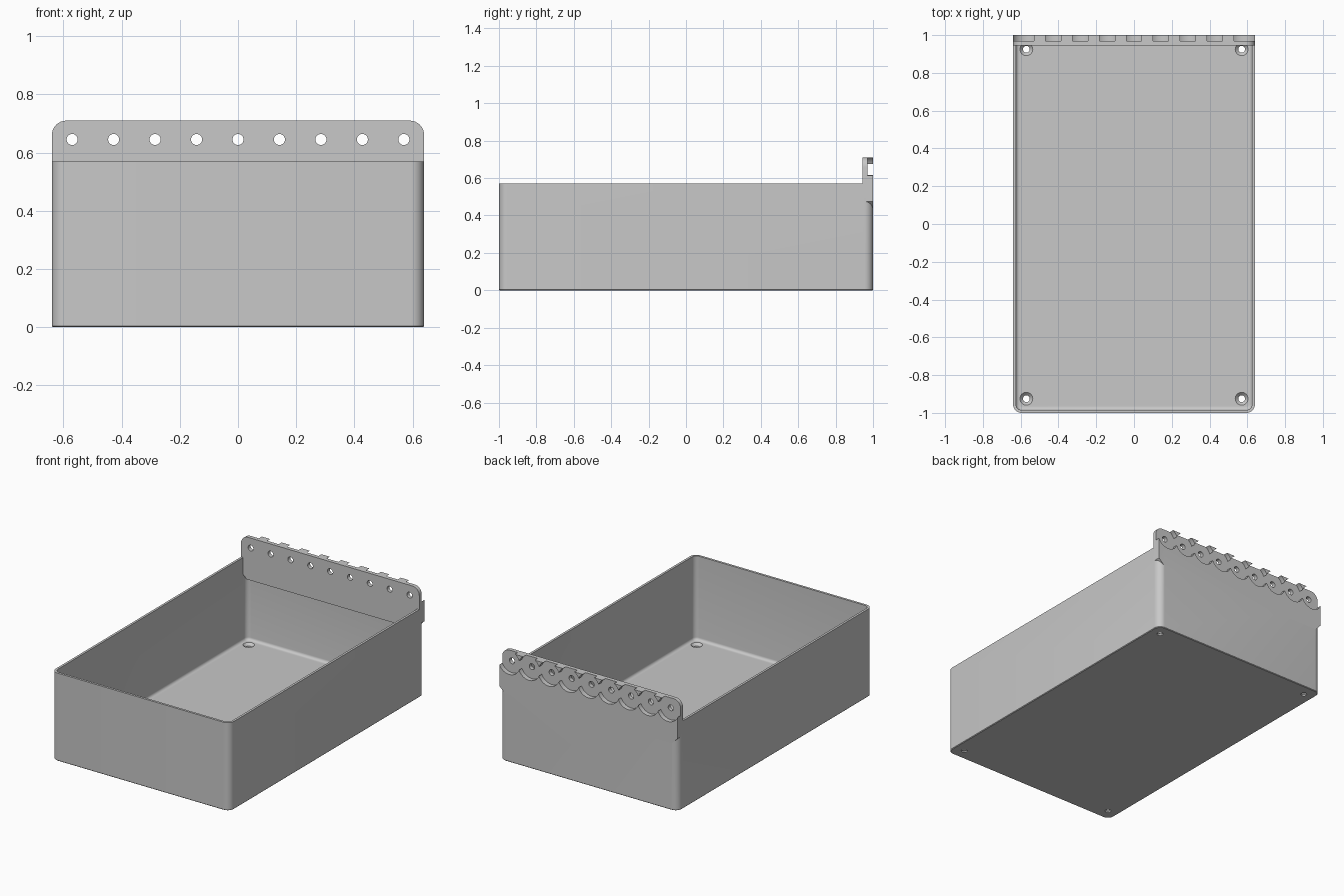
import bpy, bmesh, math
from mathutils import Matrix, Vector

if "Cube" in bpy.data.objects:
    bpy.data.objects.remove(bpy.data.objects["Cube"], do_unlink=True)

HALF_X, HALF_Y, RIM_Z, WALL, FLOOR = 0.64, 1.0, 0.57, 0.015, 0.025
HOLE_Z, PITCH = 0.645, 0.1425

grey = bpy.data.materials.new("light_grey_plastic")
grey.use_nodes = True
grey.diffuse_color = (0.58, 0.58, 0.58, 1)
grey.node_tree.nodes["Principled BSDF"].inputs["Base Color"].default_value = grey.diffuse_color


def finish(name, bm):
    bmesh.ops.recalc_face_normals(bm, faces=bm.faces)
    mesh = bpy.data.meshes.new(name)
    bm.to_mesh(mesh)
    bm.free()
    mesh.materials.append(grey)
    ob = bpy.data.objects.new(name, mesh)
    bpy.context.collection.objects.link(ob)
    return ob


def rounded_ring(bm, inset, z, radius=0.045, steps=8):
    """Rounded rectangle of vertices, inset from the outer footprint."""
    r = max(radius - inset, 0.012)
    cx, cy = HALF_X - inset - r, HALF_Y - inset - r
    ring = []
    for q, (sx, sy) in enumerate([(1, 1), (-1, 1), (-1, -1), (1, -1)]):
        for i in range(steps + 1):
            a = math.pi / 2 * (q + i / steps)
            ring.append(bm.verts.new((sx * cx + r * math.cos(a), sy * cy + r * math.sin(a), z)))
    return ring


def make_bin():
    bm = bmesh.new()
    levels = [(0.004, 0), (0, 0.004), (0, RIM_Z), (WALL, RIM_Z)]
    fillet = 0.018
    for i in range(6):  # rounded inner floor edge
        a = math.pi / 2 * i / 5
        levels.append((WALL + fillet * (1 - math.cos(a)), FLOOR + fillet * (1 - math.sin(a))))
    rings = [rounded_ring(bm, *lv) for lv in levels]
    n = len(rings[0])
    for a, b in zip(rings, rings[1:]):
        for i in range(n):
            j = (i + 1) % n
            bm.faces.new((a[i], a[j], b[j], b[i]))
    bm.faces.new(rings[0])
    bm.faces.new(rings[-1])
    return finish("storage_bin", bm)


def make_plate():
    """Hanging plate: tapered at the lower corners, rounded at the upper ones."""
    top, r = 0.71, 0.05
    half = [(0.60, 0.435), (HALF_X, 0.475)]
    for i in range(9):
        a = math.pi / 2 * i / 8
        half.append((HALF_X - r + r * math.cos(a), top - r + r * math.sin(a)))
    outline = half + [(-x, z) for x, z in reversed(half)]
    bm = bmesh.new()
    face = bm.faces.new([bm.verts.new((x, 0.945, z)) for x, z in outline])
    out = bmesh.ops.extrude_face_region(bm, geom=[face])
    verts = [v for v in out["geom"] if isinstance(v, bmesh.types.BMVert)]
    bmesh.ops.translate(bm, verts=verts, vec=(0, HALF_Y - 0.945, 0))
    return finish("hanging_plate", bm)


def add_cone(bm, centre, depth, r1, r2, along_y=False, sides=32):
    m = Matrix.Translation(Vector(centre))
    if along_y:
        m = m @ Matrix.Rotation(math.pi / 2, 4, "X")
    bmesh.ops.create_cone(bm, cap_ends=True, segments=sides, radius1=r1, radius2=r2,
                          depth=depth, matrix=m)


def combine(target, tool, operation):
    mod = target.modifiers.new(tool.name, "BOOLEAN")
    mod.operation, mod.object, mod.solver = operation, tool, "EXACT"
    bpy.context.view_layer.objects.active = target
    bpy.ops.object.modifier_apply(modifier=mod.name)
    bpy.data.objects.remove(tool, do_unlink=True)


bin_body = make_bin()
combine(bin_body, make_plate(), "UNION")

# Overlapping round pockets on the back, cut in two alternating sets
for parity in (0, 1):
    bm = bmesh.new()
    for i in range(-4, 5):
        if i % 2 == parity:
            add_cone(bm, (i * PITCH, 1.02, HOLE_Z), 0.10, 0.077, 0.077, True, 48)
    bmesh.ops.translate(bm, verts=bm.verts, vec=(0, 0.97 - 0.97 + 0.0, 0))
    cutter = finish("pocket_cutter", bm)
    cutter.hide_render = True
    combine(bin_body, cutter, "DIFFERENCE")

# Peg holes through the plate and screw holes through the floor
bm = bmesh.new()
for i in range(-4, 5):
    add_cone(bm, (i * PITCH, 0.96, HOLE_Z), 0.2, 0.019, 0.019, True)
for sx in (-1, 1):
    for sy in (-1, 1):
        add_cone(bm, (sx * 0.57, sy * 0.925, 0), 0.2, 0.018, 0.018)
cutter = finish("hole_cutter", bm)
cutter.hide_render = True
combine(bin_body, cutter, "DIFFERENCE")

# Countersinks for the screws
bm = bmesh.new()
for sx in (-1, 1):
    for sy in (-1, 1):
        add_cone(bm, (sx * 0.57, sy * 0.925, FLOOR), 0.036, 0.016, 0.052)
cutter = finish("countersink_cutter", bm)
cutter.hide_render = True
combine(bin_body, cutter, "DIFFERENCE")

bpy.ops.object.select_all(action="DESELECT")
bin_body.select_set(True)
bpy.context.view_layer.objects.active = bin_body
bpy.ops.object.shade_smooth_by_angle(angle=math.radians(30))
